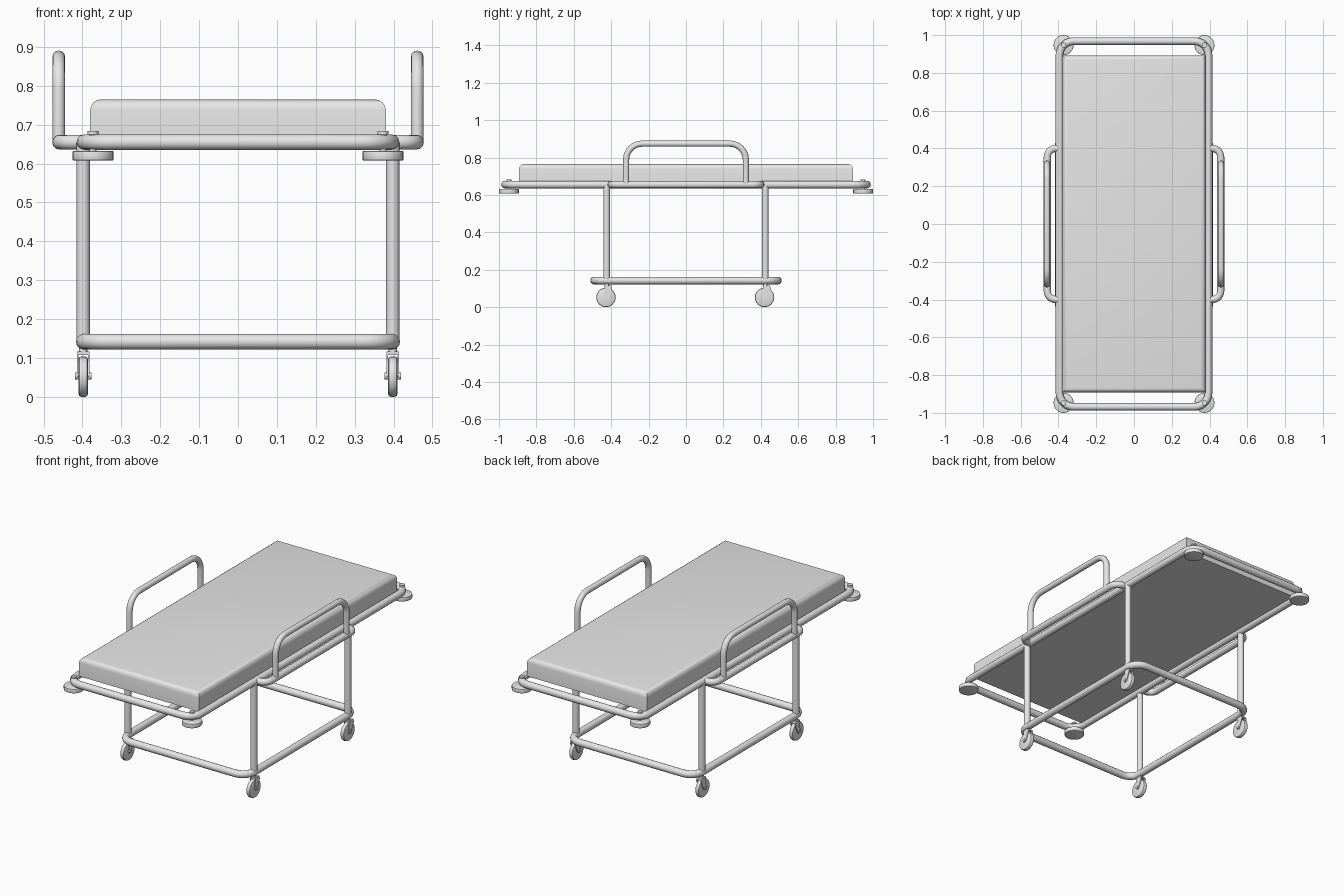
import bpy, bmesh, math
from mathutils import Vector, Matrix

cube = bpy.data.objects.get("Cube")
if cube:
    bpy.data.objects.remove(cube, do_unlink=True)

grey = bpy.data.materials.new("light_grey")
grey.use_nodes = True
grey.diffuse_color = (0.8, 0.8, 0.8, 1)
grey.node_tree.nodes["Principled BSDF"].inputs["Base Color"].default_value = (0.8, 0.8, 0.8, 1)


def finish(obj, angle=35):
    obj.data.materials.clear()
    obj.data.materials.append(grey)
    bpy.ops.object.select_all(action="DESELECT")
    obj.select_set(True)
    bpy.context.view_layer.objects.active = obj
    bpy.ops.object.shade_smooth_by_angle(angle=math.radians(angle))
    return obj


def mesh_object(name, bm, angle=35):
    bmesh.ops.recalc_face_normals(bm, faces=bm.faces)
    mesh = bpy.data.meshes.new(name)
    bm.to_mesh(mesh)
    bm.free()
    obj = bpy.data.objects.new(name, mesh)
    bpy.context.collection.objects.link(obj)
    return finish(obj, angle)


def rounded(points, radius, closed, steps=6):
    """Replace each corner of a path by a smooth arc."""
    pts = [Vector(p) for p in points]
    path = []
    for i, p in enumerate(pts):
        if not closed and i in (0, len(pts) - 1):
            path.append(p)
            continue
        a = (pts[i - 1] - p).normalized() * radius
        b = (pts[(i + 1) % len(pts)] - p).normalized() * radius
        for k in range(steps + 1):
            t = k / steps * math.pi / 2
            path.append(p + a * (1 - math.sin(t)) + b * (1 - math.cos(t)))
    return path


def tube(name, points, thickness, corner=0.0, closed=False):
    path = rounded(points, corner, closed) if corner else [Vector(p) for p in points]
    curve = bpy.data.curves.new(name, "CURVE")
    curve.dimensions = "3D"
    curve.bevel_depth = thickness
    curve.bevel_resolution = 4
    curve.use_fill_caps = True
    spline = curve.splines.new("POLY")
    spline.points.add(len(path) - 1)
    for sp, p in zip(spline.points, path):
        sp.co = (*p, 1)
    spline.use_cyclic_u = closed
    obj = bpy.data.objects.new(name, curve)
    bpy.context.collection.objects.link(obj)
    bpy.ops.object.select_all(action="DESELECT")
    obj.select_set(True)
    bpy.context.view_layer.objects.active = obj
    bpy.ops.object.convert(target="MESH")
    return finish(bpy.context.view_layer.objects.active)


def disc(name, centre, radius, depth, axis="Z", bevel=0.0):
    bm = bmesh.new()
    bmesh.ops.create_cone(bm, cap_ends=True, segments=24, radius1=radius, radius2=radius, depth=depth)
    if bevel:
        rims = [e for e in bm.edges if abs(e.verts[0].co.z - e.verts[1].co.z) < 1e-5]
        bmesh.ops.bevel(bm, geom=rims, offset=bevel, segments=2, affect="EDGES", profile=0.5)
    turn = Matrix.Rotation(math.pi / 2, 4, "Y") if axis == "X" else Matrix()
    bmesh.ops.transform(bm, matrix=Matrix.Translation(centre) @ turn, verts=bm.verts)
    return mesh_object(name, bm)


def side_plate(name, outline, x, thickness):
    """Extrude a (y, z) outline along x."""
    bm = bmesh.new()
    face = bm.faces.new([bm.verts.new((x - thickness / 2, y, z)) for y, z in outline])
    ext = bmesh.ops.extrude_face_region(bm, geom=[face])
    moved = [v for v in ext["geom"] if isinstance(v, bmesh.types.BMVert)]
    bmesh.ops.translate(bm, vec=(thickness, 0, 0), verts=moved)
    return mesh_object(name, bm)


def rectangle(x, y, z):
    return [(-x, -y, z), (x, -y, z), (x, y, z), (-x, y, z)]


# Mattress with rounded upper edges
bm = bmesh.new()
bmesh.ops.create_cube(bm, size=1)
bmesh.ops.scale(bm, vec=(0.76, 1.785, 0.105), verts=bm.verts)
bmesh.ops.translate(bm, vec=(0, 0, 0.7125), verts=bm.verts)
top_edges = [e for e in bm.edges if all(v.co.z > 0.72 for v in e.verts)]
bmesh.ops.bevel(bm, geom=top_edges, offset=0.027, segments=4, affect="EDGES", profile=0.5)
mesh_object("mattress", bm, 40)

# Bed frame and lower frame
tube("bed_frame", rectangle(0.395, 0.968, 0.655), 0.02, 0.075, True)
tube("lower_frame", rectangle(0.397, 0.492, 0.142), 0.02, 0.07, True)

for sx, side in ((1, "left"), (-1, "right")):
    # Side bracket and raised guard rail
    x = sx * 0.459
    tube(f"{side}_side_bracket",
         [(sx * 0.395, -0.4, 0.655), (x, -0.4, 0.655), (x, 0.4, 0.655), (sx * 0.395, 0.4, 0.655)],
         0.019, 0.045)
    x = sx * 0.461
    tube(f"{side}_guard_rail",
         [(x, -0.32, 0.655), (x, -0.32, 0.874), (x, 0.32, 0.874), (x, 0.32, 0.655)],
         0.0165, 0.085)

    for sy, end in ((-1, "front"), (1, "back")):
        tag = f"{end}_{side}"
        # Corner bumper with its bolt
        bx, by = sx * 0.373, sy * 0.947
        disc(f"{tag}_bumper", (bx, by, 0.62), 0.053, 0.024, bevel=0.003)
        disc(f"{tag}_bumper_bolt", (bx, by, 0.654), 0.009, 0.05)
        disc(f"{tag}_bumper_bolt_head", (bx, by, 0.679), 0.014, 0.009)

        # Leg
        lx, ly = sx * 0.398, sy * 0.424
        tube(f"{tag}_leg", [(lx, ly, 0.142), (lx, ly, 0.655)], 0.0175)

        # Swivel caster: wheel, axle, fork and stem
        wy = ly - 0.004
        disc(f"{tag}_wheel", (lx, wy, 0.052), 0.052, 0.024, "X", 0.007)
        disc(f"{tag}_axle", (lx, wy, 0.054), 0.009, 0.042, "X")
        outline = [(wy - 0.012, 0.054), (wy - 0.006, 0.044), (wy + 0.006, 0.044), (wy + 0.013, 0.054),
                   (wy + 0.034, 0.1), (wy + 0.028, 0.116), (wy - 0.008, 0.116), (wy - 0.008, 0.095)]
        for k in (-1, 1):
            part = "outer" if k == sx else "inner"
            side_plate(f"{tag}_fork_{part}", outline, lx + k * 0.0145, 0.004)
        crown = [(wy - 0.008, 0.107), (wy + 0.031, 0.107), (wy + 0.028, 0.117), (wy - 0.008, 0.117)]
        side_plate(f"{tag}_fork_crown", crown, lx, 0.031)
        disc(f"{tag}_caster_stem", (lx, ly, 0.122), 0.011, 0.02)
